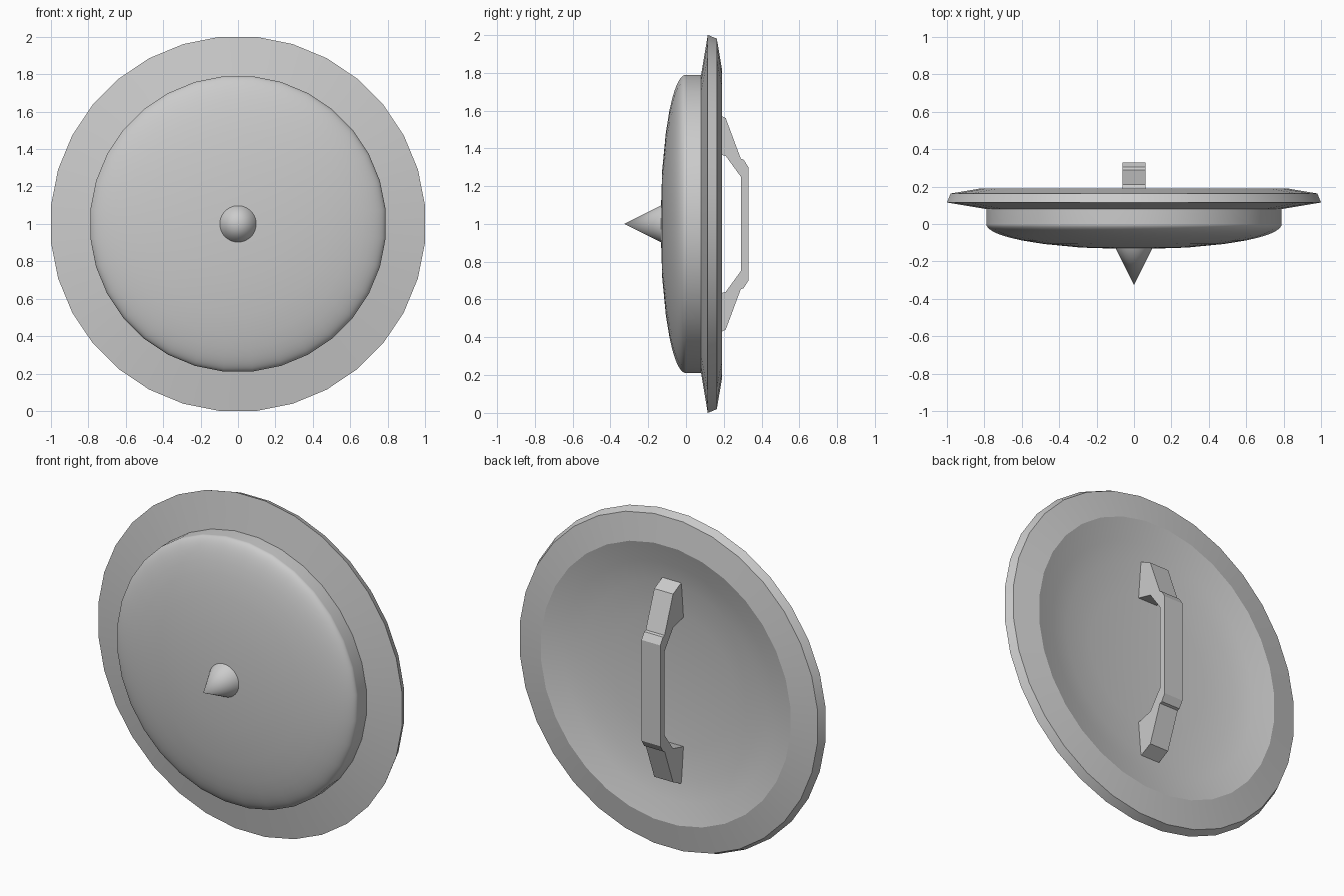
import bpy, bmesh, math
from mathutils import Matrix, Vector

cube = bpy.data.objects.get("Cube")
if cube:
    bpy.data.objects.remove(cube, do_unlink=True)

SIDES = 32
MID = 1.0  # height of the shield centre


def material(name, value):
    mat = bpy.data.materials.new(name)
    mat.use_nodes = True
    colour = (value, value, value, 1)
    mat.diffuse_color = colour
    mat.node_tree.nodes["Principled BSDF"].inputs["Base Color"].default_value = colour
    return mat


GREY = material("plain grey", 0.6)


def finish(bm, name, smooth_angle=None):
    bmesh.ops.recalc_face_normals(bm, faces=bm.faces)
    mesh = bpy.data.meshes.new(name)
    bm.to_mesh(mesh)
    bm.free()
    obj = bpy.data.objects.new(name, mesh)
    bpy.context.collection.objects.link(obj)
    mesh.materials.append(GREY)
    if smooth_angle:
        bpy.ops.object.select_all(action="DESELECT")
        obj.select_set(True)
        bpy.context.view_layer.objects.active = obj
        bpy.ops.object.shade_smooth_by_angle(angle=math.radians(smooth_angle))
    return obj


def lathe(name, profile, smooth_angle):
    """Turn (radius, y) points around the y axis through the shield centre."""
    bm = bmesh.new()
    start = Matrix.Rotation(math.pi / SIDES, 3, "Y")
    centre = Vector((0, 0, MID))
    verts = [bm.verts.new(start @ Vector((0, y, r)) + centre) for r, y in profile]
    edges = [bm.edges.new(pair) for pair in zip(verts, verts[1:])]
    bmesh.ops.spin(bm, geom=verts + edges, cent=centre, axis=(0, 1, 0),
                   angle=math.tau, steps=SIDES, use_duplicate=False)
    bmesh.ops.remove_doubles(bm, verts=bm.verts, dist=0.0005)
    return finish(bm, name, smooth_angle)


# Shield body: domed front, stepped rim, bevelled back and hollow dish
RADIUS, DEPTH, STEPS = 0.793, 0.135, 24
dome = []
for i in range(STEPS):
    t = math.atan(DEPTH / RADIUS * math.tan(math.pi / 2 * i / STEPS))
    dome.append((RADIUS * math.cos(t), -DEPTH * math.sin(t)))
rim = [(RADIUS, 0.08), (1.005, 0.115), (0.985, 0.163), (0.825, 0.19)]
dish = [(0.7, 0.155), (0.58, 0.13), (0.4, 0.113), (0.2, 0.104), (0, 0.1)]
lathe("shield_body", [(0, -DEPTH)] + dome[::-1] + rim + dish, 22)

# Front spike
lathe("front_spike", [(0, -0.327), (0.1, -0.127), (0, -0.127)], 30)

# Back grip: mirrored (y, height) outline given thickness across x
outer = [(0.11, 0.61), (0.21, 0.56), (0.29, 0.345), (0.305, 0.34), (0.33, 0.3)]
inner = [(0.29, 0.25), (0.21, 0.36), (0.11, 0.385)]
flip = lambda pts: [(y, -z) for y, z in reversed(pts)]
outline = outer + flip(outer) + flip(inner) + inner[:1] + inner[1:]
bm = bmesh.new()
face = bm.faces.new([bm.verts.new((-0.062, y, MID + z)) for y, z in outline])
side = bmesh.ops.extrude_face_region(bm, geom=[face])["geom"]
bmesh.ops.translate(bm, vec=(0.124, 0, 0),
                    verts=[v for v in side if isinstance(v, bmesh.types.BMVert)])
finish(bm, "back_grip")
